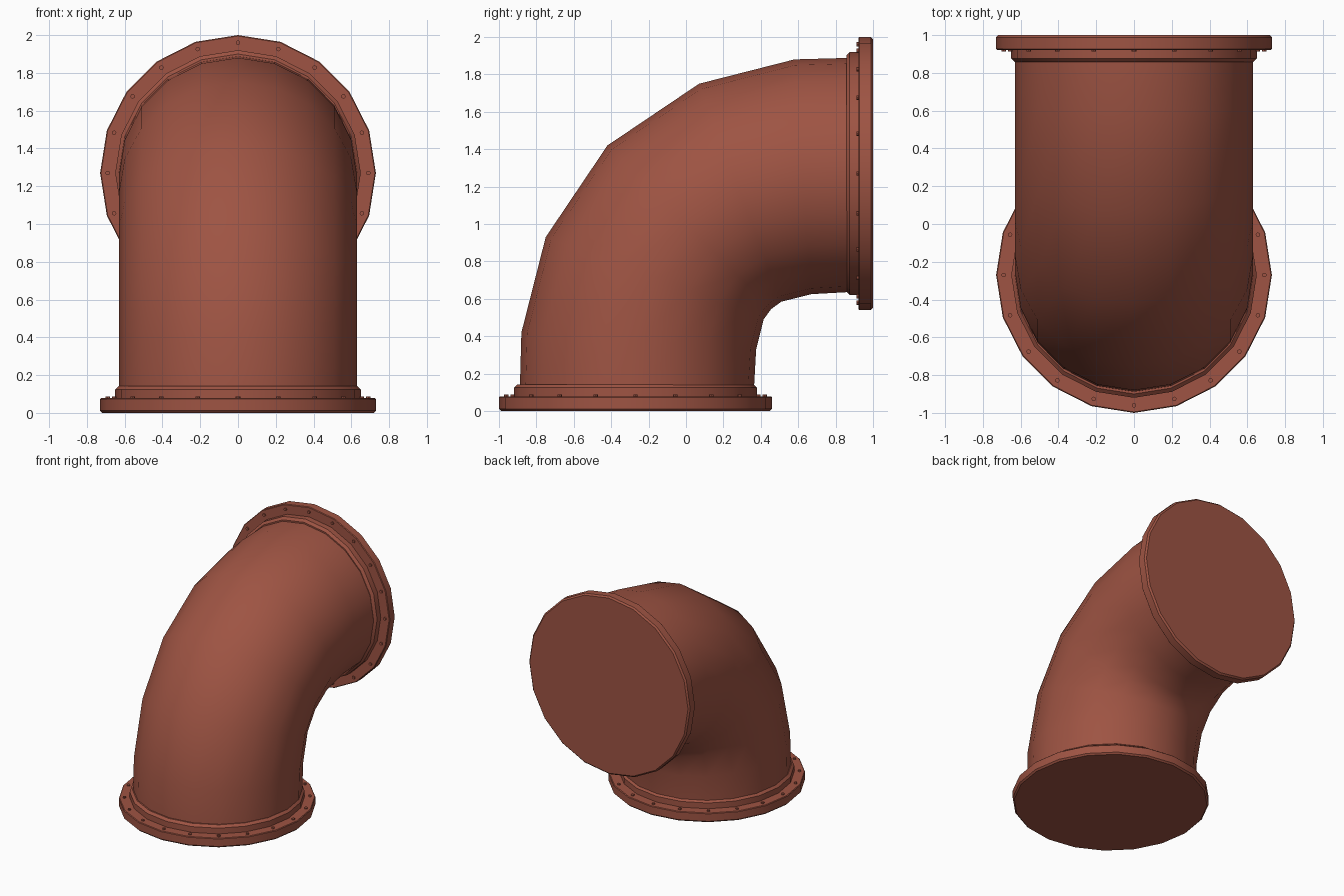
import bpy, bmesh
from math import sin, cos, tau, radians
from mathutils import Matrix, Vector

cube = bpy.data.objects.get("Cube")
if cube:
    bpy.data.objects.remove(cube)

SIDES = 20
AXIS_Y = -0.27

iron = bpy.data.materials.new("red oxide paint")
iron.use_nodes = True
colour = (0.342, 0.088, 0.056, 1)
iron.diffuse_color = colour
iron.node_tree.nodes["Principled BSDF"].inputs["Base Color"].default_value = colour

# Reflection that swaps the bottom opening with the back opening
SWAP = Matrix(((1, 0, 0, 0), (0, 0, -1, 1), (0, -1, 0, 1), (0, 0, 0, 1)))


def finish(name, bm):
    bmesh.ops.recalc_face_normals(bm, faces=bm.faces)
    mesh = bpy.data.meshes.new(name)
    bm.to_mesh(mesh)
    bm.free()
    mesh.materials.append(iron)
    ob = bpy.data.objects.new(name, mesh)
    bpy.context.collection.objects.link(ob)
    bpy.ops.object.select_all(action='DESELECT')
    ob.select_set(True)
    bpy.context.view_layer.objects.active = ob
    bpy.ops.object.shade_smooth_by_angle(angle=radians(40))
    return ob


def loft(bm, rings, caps=True):
    """Join rings of points into a tube."""
    loops = [[bm.verts.new(p) for p in ring] for ring in rings]
    for a, b in zip(loops, loops[1:]):
        for i in range(len(a)):
            j = (i + 1) % len(a)
            bm.faces.new((a[i], a[j], b[j], b[i]))
    if caps:
        bm.faces.new(loops[0])
        bm.faces.new(loops[-1])


def circle(x, y, z, r, sides=SIDES):
    return [Vector((x + r * sin(tau * i / sides), y - r * cos(tau * i / sides), z))
            for i in range(sides)]


def bend_ring(outer, inner, width=0.63):
    """Tilted ring between a point on the outer and one on the inner bend."""
    o, n = Vector((0, *outer)), Vector((0, *inner))
    mid, half = (o + n) / 2, (o - n) / 2
    return [mid + half * cos(tau * i / SIDES) + Vector((width * sin(tau * i / SIDES), 0, 0))
            for i in range(SIDES)]


# Elbow pipe: half the bend, then its reflection
half = [bend_ring((-0.89, 0.06), (0.36, 0.06)),
        bend_ring((-0.88, 0.42), (0.375, 0.33)),
        bend_ring((-0.75, 0.93), (0.415, 0.49))]
middle = bend_ring((-0.42, 1.42), (0.455, 0.545))
other = [[SWAP @ p for p in ring] for ring in reversed(half)]
bm = bmesh.new()
loft(bm, half + [middle] + other)
finish("elbow_pipe", bm)

# Profiles as (radius, height)
flange = [(0.718, 0), (0.73, 0.012), (0.73, 0.073), (0.725, 0.078)]
collar = [(0.65, 0.07), (0.65, 0.125), (0.63, 0.143)]

for end, matrix in (("bottom", Matrix()), ("back", SWAP)):
    for part, profile in (("flange", flange), ("collar", collar)):
        bm = bmesh.new()
        loft(bm, [circle(0, AXIS_Y, z, r) for r, z in profile])
        bm.transform(matrix)
        finish(f"{end}_{part}", bm)
    # Ring of small bolt heads
    bm = bmesh.new()
    for c in circle(0, AXIS_Y, 0, 0.69):
        loft(bm, [circle(c.x, c.y, z, 0.012, 8) for z in (0.07, 0.088)])
    bm.transform(matrix)
    finish(f"{end}_bolts", bm)
